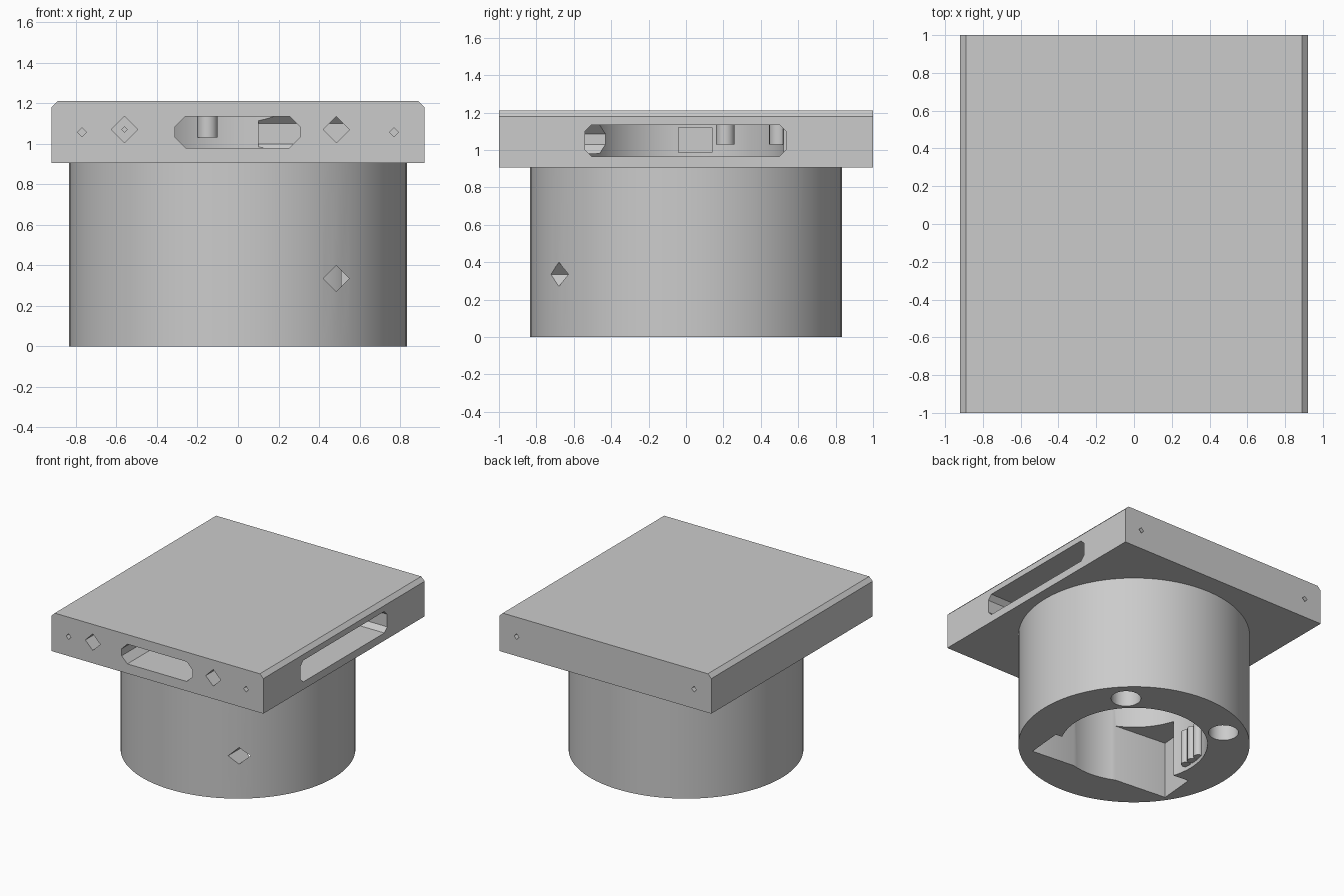
import bpy, bmesh, math
from mathutils import Matrix

cube = bpy.data.objects.get("Cube")
if cube:
    bpy.data.objects.remove(cube, do_unlink=True)

grey = bpy.data.materials.new("light_grey")
grey.use_nodes = True
grey.diffuse_color = (0.6, 0.6, 0.6, 1)
grey.node_tree.nodes["Principled BSDF"].inputs["Base Color"].default_value = (0.6, 0.6, 0.6, 1)


def prism(name, outline, axis, lo, hi, turn=0):
    """Extrude a 2D outline along an axis: z uses (x,y), y uses (x,z), x uses (y,z)."""
    place = {"z": lambda a, b, t: (a, b, t),
             "y": lambda a, b, t: (a, t, b),
             "x": lambda a, b, t: (t, a, b)}[axis]
    bm = bmesh.new()
    ends = [[bm.verts.new(place(a, b, t)) for a, b in outline] for t in (lo, hi)]
    for ring in ends:
        bm.faces.new(ring)
    n = len(outline)
    for i in range(n):
        j = (i + 1) % n
        bm.faces.new((ends[0][i], ends[0][j], ends[1][j], ends[1][i]))
    bm.transform(Matrix.Rotation(math.radians(turn), 4, "Z"))
    bmesh.ops.recalc_face_normals(bm, faces=bm.faces)
    mesh = bpy.data.meshes.new(name)
    bm.to_mesh(mesh)
    bm.free()
    mesh.materials.append(grey)
    obj = bpy.data.objects.new(name, mesh)
    bpy.context.collection.objects.link(obj)
    return obj


def disc(r, x=0, y=0, n=96):
    return [(x + r * math.cos(math.tau * i / n), y + r * math.sin(math.tau * i / n))
            for i in range(n)]


def rect(a0, a1, b0, b1, c=0):
    if not c:
        return [(a0, b0), (a1, b0), (a1, b1), (a0, b1)]
    return [(a0 + c, b0), (a1 - c, b0), (a1, b0 + c), (a1, b1 - c),
            (a1 - c, b1), (a0 + c, b1), (a0, b1 - c), (a0, b0 + c)]


def combine(target, tool, operation):
    mod = target.modifiers.new(operation, "BOOLEAN")
    mod.operation = operation
    mod.solver = "EXACT"
    mod.object = tool
    bpy.context.view_layer.objects.active = target
    bpy.ops.object.modifier_apply(modifier=mod.name)
    bpy.data.objects.remove(tool, do_unlink=True)


# Rectangular cap with chamfered long edges, on a round base
body = prism("housing", [(-.92, .905), (.92, .905), (.92, 1.18), (.89, 1.21),
                         (-.89, 1.21), (-.92, 1.18)], "y", -1, 1)
combine(body, prism("base", disc(.835), "z", 0, .95), "UNION")

# Central bore, turned pocket in the base and vertical screw holes
cutters = [
    prism("bore_cut", disc(.53), "z", -.1, 1.137),
    prism("pocket_cut", rect(-.62, .545, -.498, -.205), "z", -.1, .45, -5.2),
    prism("screw_cut", disc(.108, .47, .47, 32), "z", -.1, .6),
    prism("screw_cut", disc(.108, -.385, .545, 32), "z", -.1, .6),
    # Slots in the cap and a recess in the far wall
    prism("front_slot_cut", rect(-.31, .305, .98, 1.135, .05), "y", -1.1, -.1),
    prism("side_slot_cut", rect(-.54, .535, .965, 1.134, .035), "x", .1, 1.1),
    prism("recess_cut", rect(-.04, .14, .985, 1.12), "x", -.75, -.3),
]
# Diamond bolt holes, each with a fine pilot hole
for x, z, end in ((-.56, 1.07, -.5), (.485, 1.07, -.5), (.485, .335, -.15)):
    cutters.append(prism("bolt_cut", disc(.065, x, z, 4), "y", -1.1, end))
    cutters.append(prism("pilot_cut", disc(.013, x, z, 4), "y", end - .05, end + .2))
# Small diamond pins at front and back
for x in (-.77, .77):
    for side in (-1, 1):
        cutters.append(prism("pin_cut", disc(.022, x, 1.057, 4), "y",
                             *sorted((side * 1.1, side * .8))))
for cutter in cutters:
    combine(body, cutter, "DIFFERENCE")

# Ribs on the bore wall and bosses under the roof
parts = [body]
for i in range(3):
    parts.append(prism("bore_rib", disc(.035, -.505, -.02 + i * .07, 16), "z", .03, .3))
for x, y in ((-.44, .21), (-.15, .495)):
    parts.append(prism("roof_boss", disc(.05, x, y, 24), "z", 1.03, 1.15))

for obj in parts:
    bpy.ops.object.select_all(action="DESELECT")
    obj.select_set(True)
    bpy.context.view_layer.objects.active = obj
    bpy.ops.object.shade_smooth_by_angle(angle=math.radians(30))
